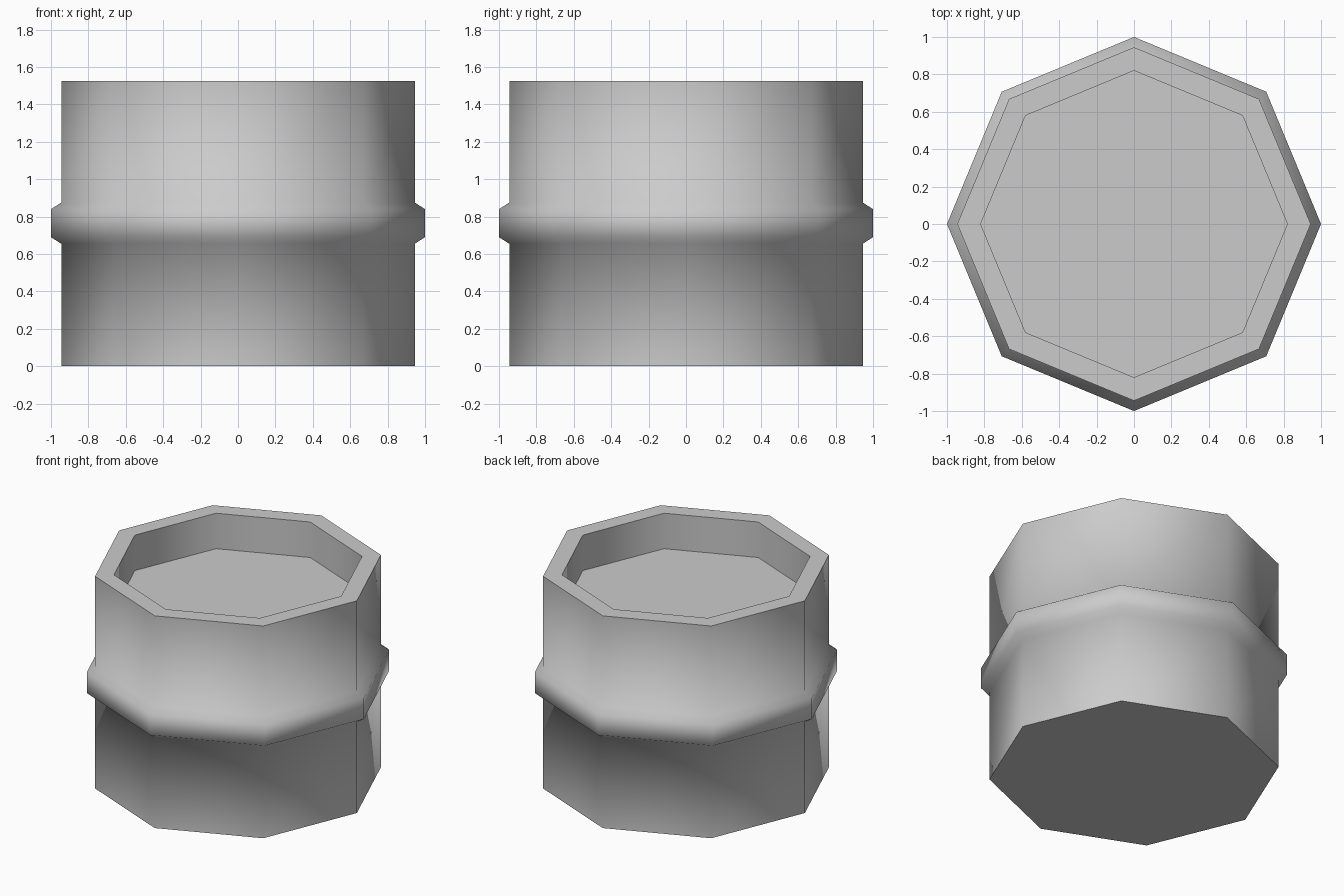
import bpy
import bmesh
from math import cos, sin, pi, radians

SIDES = 8
default = bpy.data.objects.get("Cube")
if default:
    bpy.data.objects.remove(default, do_unlink=True)

grey = bpy.data.materials.new("plain grey")
grey.use_nodes = True
colour = (0.6, 0.6, 0.6, 1)
grey.diffuse_color = colour
grey.node_tree.nodes["Principled BSDF"].inputs["Base Color"].default_value = colour


def turned_solid(name, profile):
    """Sweep (radius, height) points around z and cap both ends."""
    bm = bmesh.new()
    rings = [[bm.verts.new((r * cos(2 * pi * i / SIDES), r * sin(2 * pi * i / SIDES), z))
              for i in range(SIDES)] for r, z in profile]
    for low, high in zip(rings, rings[1:]):
        for i in range(SIDES):
            j = (i + 1) % SIDES
            bm.faces.new((low[i], low[j], high[j], high[i]))
    bm.faces.new(rings[0][::-1])
    bm.faces.new(rings[-1])
    mesh = bpy.data.meshes.new(name)
    bm.to_mesh(mesh)
    bm.free()
    mesh.materials.append(grey)
    obj = bpy.data.objects.new(name, mesh)
    bpy.context.collection.objects.link(obj)
    bpy.ops.object.select_all(action="DESELECT")
    obj.select_set(True)
    bpy.context.view_layer.objects.active = obj
    bpy.ops.object.shade_smooth_by_angle(angle=radians(75))


# Octagonal barrel: lower wall, bevelled band, upper wall, rim, sunken floor
turned_solid("barrel_body", [
    (0.945, 0), (0.945, 0.655), (1, 0.69), (1, 0.84), (0.945, 0.875),
    (0.945, 1.525), (0.82, 1.525), (0.82, 1.27)])
